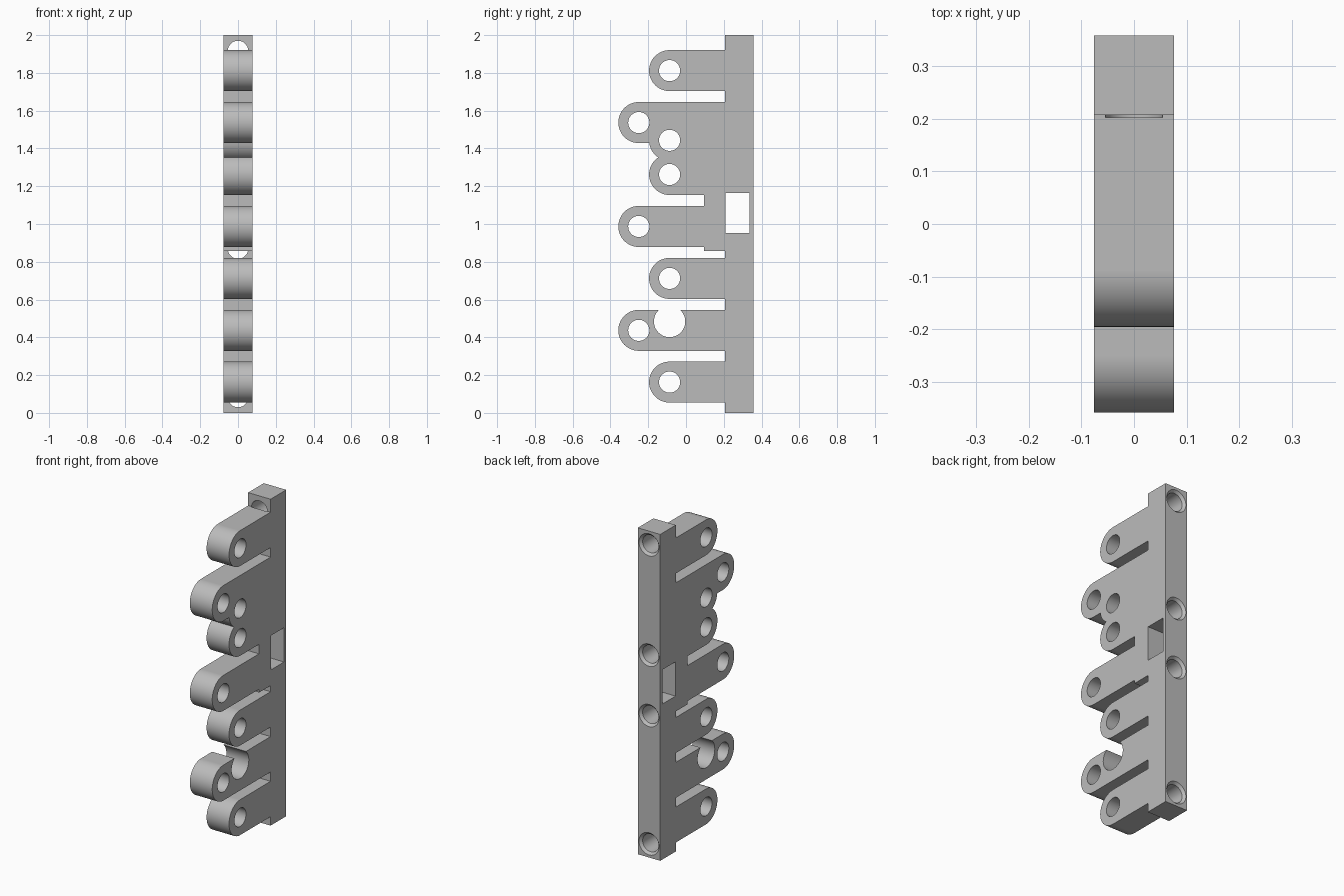
import bpy
import bmesh
from math import sin, cos, radians

cube = bpy.data.objects.get("Cube")
if cube:
    bpy.data.objects.remove(cube, do_unlink=True)

HALF = 0.076        # half thickness of the plate
BACK = 0.358        # back of the spine
ROOT = 0.207        # front of the spine, where the fingers start
STEP = 0.095        # front of the middle block
INNER, OUTER = -0.087, -0.25   # short and long finger pin positions
TIP = 0.1085        # finger tip radius
PIN = 0.056         # pin hole radius

metal = bpy.data.materials.new("light grey")
metal.use_nodes = True
grey = (0.5, 0.5, 0.5, 1)
metal.diffuse_color = grey
metal.node_tree.nodes["Principled BSDF"].inputs["Base Color"].default_value = grey


def arc(y, z, r, a0, a1, n=24):
    angles = [radians(a0 + (a1 - a0) * i / n) for i in range(n + 1)]
    return [(y + r * cos(a), z + r * sin(a)) for a in angles]


def circle(y, z, r, n=48):
    return arc(y, z, r, 0, 360, n)[:-1]


def finger(y, z, root=ROOT):
    return [(root, z + TIP)] + arc(y, z, TIP, 90, 270) + [(root, z - TIP)]


def loft(bm, rings):
    """Closed solid through a list of matching rings of points."""
    loops = [[bm.verts.new(p) for p in ring] for ring in rings]
    for a, b in zip(loops, loops[1:]):
        for i in range(len(a)):
            j = (i + 1) % len(a)
            bm.faces.new((a[i], a[j], b[j], b[i]))
    bm.faces.new(loops[0][::-1])
    bm.faces.new(loops[-1])


def prism(bm, outline, half):
    loft(bm, [[(x, y, z) for y, z in outline] for x in (-half, half)])


def make_object(name, bm):
    bmesh.ops.recalc_face_normals(bm, faces=bm.faces)
    mesh = bpy.data.meshes.new(name)
    bm.to_mesh(mesh)
    bm.free()
    mesh.materials.append(metal)
    obj = bpy.data.objects.new(name, mesh)
    bpy.context.collection.objects.link(obj)
    return obj


# Outline of spine and fingers, walked from the top down
outline = [(BACK, 0), (BACK, 2), (ROOT, 2)]
outline += finger(INNER, 1.812)
outline += finger(OUTER, 1.537)[:-1]
outline += arc(INNER, 1.443, TIP, 187.5, 236.9, 8)
outline += arc(INNER, 1.262, TIP, 124, 270)
outline += [(STEP, 1.1535)]
outline += finger(OUTER, 0.987, STEP)
outline += [(STEP, 0.858), (ROOT, 0.858)]
outline += finger(INNER, 0.712)
outline += finger(OUTER, 0.437)
outline += finger(INNER, 0.163)
outline += [(ROOT, 0)]
bm = bmesh.new()
prism(bm, outline, HALF)
plate = make_object("finger_plate", bm)

# Cutter: pin holes, round relief, window and bolt holes
bm = bmesh.new()
for z in (0.163, 0.712, 1.262, 1.443, 1.812):
    prism(bm, circle(INNER, z, PIN), 0.2)
for z in (0.437, 0.987, 1.537):
    prism(bm, circle(OUTER, z, PIN), 0.2)
prism(bm, circle(INNER, 0.484, 0.083), 0.2)
prism(bm, [(0.21, 0.953), (0.337, 0.953), (0.337, 1.163), (0.21, 1.163)], 0.2)
for z in (0.084, 0.87, 1.24, 1.916):
    profile = [(0.202, 0.054), (BACK - 0.015, 0.054), (BACK, 0.068), (BACK + 0.05, 0.068)]
    loft(bm, [[(x, y, h) for x, h in circle(0, z, r)] for y, r in profile])
cutter = make_object("hole_cutter", bm)
cutter.hide_render = True

# Cut the holes, then smooth the round faces
bpy.ops.object.select_all(action='DESELECT')
plate.select_set(True)
bpy.context.view_layer.objects.active = plate
cut = plate.modifiers.new("holes", 'BOOLEAN')
cut.operation = 'DIFFERENCE'
cut.solver = 'EXACT'
cut.object = cutter
bpy.ops.object.modifier_apply(modifier=cut.name)
bpy.data.objects.remove(cutter, do_unlink=True)
bpy.ops.object.shade_smooth_by_angle(angle=radians(30))
weighted = plate.modifiers.new("flat_sides", 'WEIGHTED_NORMAL')
weighted.keep_sharp = True
